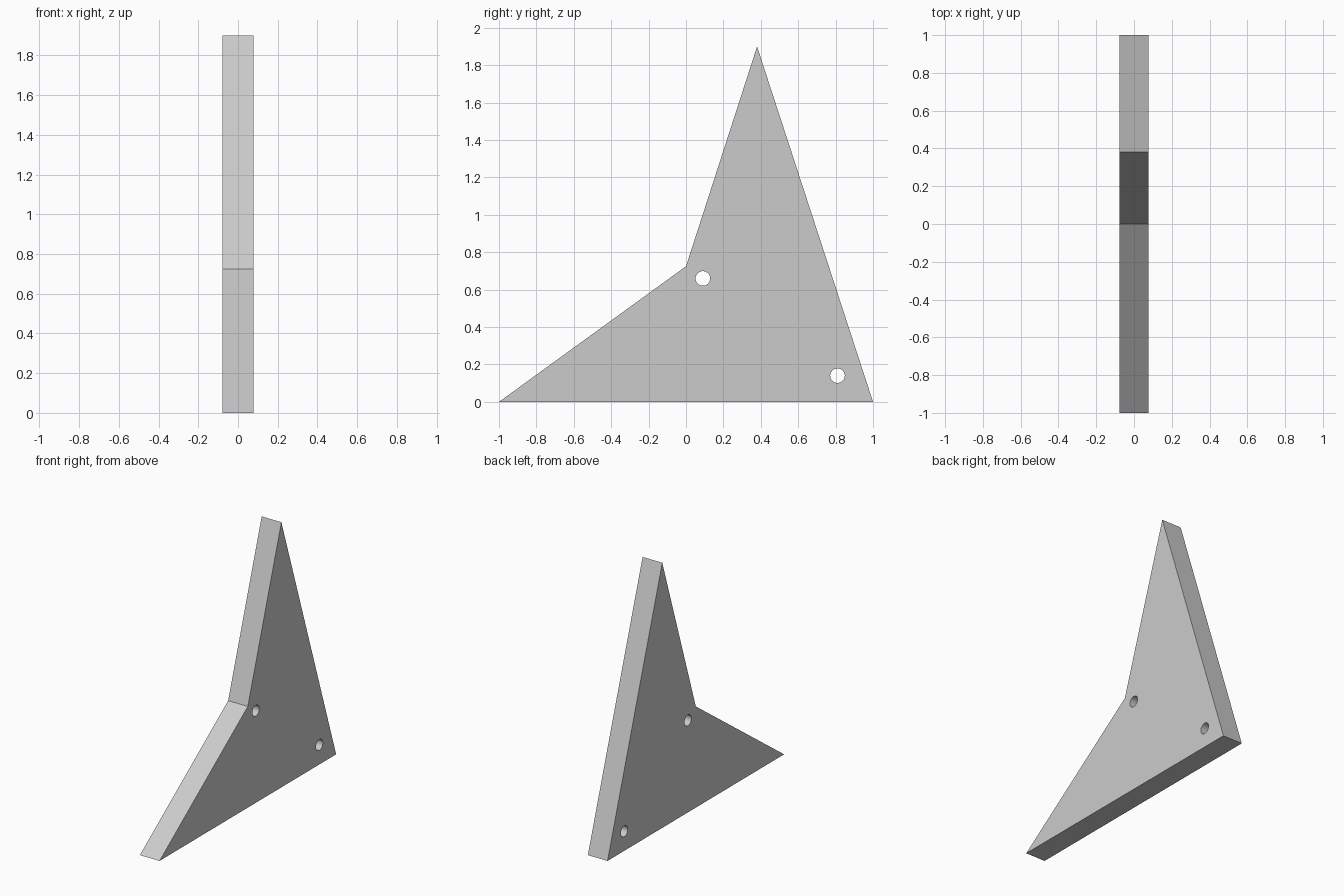
import bpy
import bmesh
from math import radians
from mathutils import Matrix, Vector

if "Cube" in bpy.data.objects:
    bpy.data.objects.remove(bpy.data.objects["Cube"], do_unlink=True)

HALF = 0.078
OUTLINE = [(-1, 0), (1, 0), (0.38, 1.9), (0, 0.725)]   # y, z
HOLES = [(0.09, 0.66), (0.81, 0.14)]                   # y, z
HOLE_RADIUS = 0.039


def add_object(name, bm):
    mesh = bpy.data.meshes.new(name)
    bmesh.ops.recalc_face_normals(bm, faces=bm.faces)
    bm.to_mesh(mesh)
    bm.free()
    obj = bpy.data.objects.new(name, mesh)
    bpy.context.collection.objects.link(obj)
    return obj


# Single grey finish
grey = bpy.data.materials.new("light grey")
grey.use_nodes = True
colour = (0.6, 0.6, 0.6, 1)
grey.diffuse_color = colour
grey.node_tree.nodes["Principled BSDF"].inputs["Base Color"].default_value = colour

# Arrowhead-shaped plate, extruded across x
bm = bmesh.new()
face = bm.faces.new([bm.verts.new((-HALF, y, z)) for y, z in OUTLINE])
side = bmesh.ops.extrude_face_region(bm, geom=[face])
moved = [v for v in side["geom"] if isinstance(v, bmesh.types.BMVert)]
bmesh.ops.translate(bm, verts=moved, vec=Vector((2 * HALF, 0, 0)))
plate = add_object("notched_plate", bm)
plate.data.materials.append(grey)

# Round holes right through the plate
bpy.ops.object.select_all(action="DESELECT")
bpy.context.view_layer.objects.active = plate
plate.select_set(True)
for y, z in HOLES:
    bm = bmesh.new()
    bmesh.ops.create_cone(
        bm, cap_ends=True, segments=32, radius1=HOLE_RADIUS,
        radius2=HOLE_RADIUS, depth=4 * HALF,
        matrix=Matrix.Translation((0, y, z)) @ Matrix.Rotation(radians(90), 4, "Y"))
    cutter = add_object("hole_cutter", bm)
    cutter.data.materials.append(grey)
    cutter.hide_render = True
    cut = plate.modifiers.new("hole", "BOOLEAN")
    cut.operation = "DIFFERENCE"
    cut.solver = "EXACT"
    cut.object = cutter
    bpy.ops.object.modifier_apply(modifier=cut.name)
    bpy.data.objects.remove(cutter, do_unlink=True)

# Smooth hole walls, crisp plate edges
bpy.ops.object.shade_smooth_by_angle(angle=radians(30))
